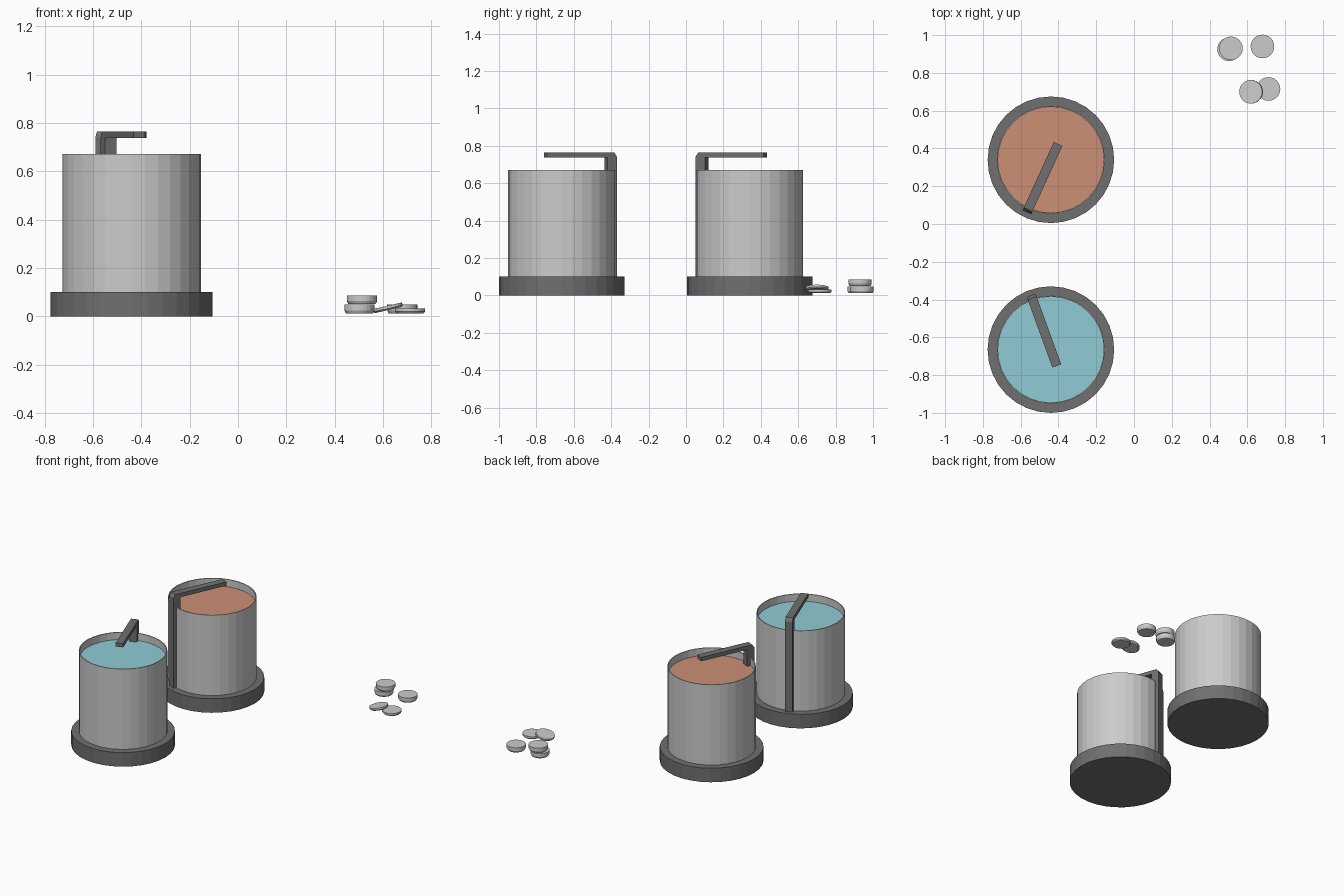
import bpy, bmesh, math
from mathutils import Matrix, Vector

if "Cube" in bpy.data.objects:
    bpy.data.objects.remove(bpy.data.objects["Cube"])


def material(name, rgb):
    m = bpy.data.materials.new(name)
    m.diffuse_color = (*rgb, 1)
    m.use_nodes = True
    m.node_tree.nodes["Principled BSDF"].inputs["Base Color"].default_value = m.diffuse_color
    return m


DARK = material("dark_grey", (0.16, 0.16, 0.16))
ORANGE = material("orange_liquid", (0.6, 0.28, 0.18))
CYAN = material("cyan_liquid", (0.28, 0.6, 0.66))


def finish(bm, name, matrix, mat=None):
    bmesh.ops.recalc_face_normals(bm, faces=bm.faces)
    me = bpy.data.meshes.new(name)
    bm.to_mesh(me)
    bm.free()
    ob = bpy.data.objects.new(name, me)
    ob.matrix_world = matrix
    bpy.context.collection.objects.link(ob)
    if mat:
        me.materials.append(mat)
    return ob


def lathe(name, profile, sides, matrix, mat=None, caps=True, closed=False):
    """Revolve a (radius, z) profile around z."""
    bm = bmesh.new()
    rings = [[bm.verts.new((r * math.cos(math.tau * i / sides),
                            r * math.sin(math.tau * i / sides), z))
              for i in range(sides)] for r, z in profile]
    pairs = list(zip(rings, rings[1:]))
    if closed:
        pairs.append((rings[-1], rings[0]))
    for a, b in pairs:
        for i in range(sides):
            j = (i + 1) % sides
            bm.faces.new((a[i], a[j], b[j], b[i]))
    if caps:
        bm.faces.new(rings[0])
        bm.faces.new(rings[-1])
    return finish(bm, name, matrix, mat)


def bracket(name, matrix, width):
    """L-shaped arm: a post by the drum wall and a bar reaching past the middle."""
    outline = [(0.252, 0.1), (0.306, 0.1), (0.306, 0.742), (0.29, 0.765),
               (-0.092, 0.765), (-0.092, 0.738), (0.252, 0.738)]
    bm = bmesh.new()
    face = bm.faces.new([bm.verts.new((x, -width / 2, z)) for x, z in outline])
    out = bmesh.ops.extrude_face_region(bm, geom=[face])["geom"]
    bmesh.ops.translate(bm, vec=Vector((0, width, 0)),
                        verts=[v for v in out if isinstance(v, bmesh.types.BMVert)])
    return finish(bm, name, matrix, DARK)


# Two tanks: base, thin open drum, liquid surface, bracket
for tag, y, angle, liquid in (("front", -0.665, 110, CYAN),
                              ("back", 0.34, -114.6, ORANGE)):
    at = Matrix.Translation((-0.44, y, 0))
    lathe(f"{tag}_tank_base", [(0.335, 0), (0.335, 0.1)], 32, at, DARK)
    lathe(f"{tag}_tank_drum", [(0.286, 0.1), (0.286, 0.672), (0.28, 0.672), (0.28, 0.1)],
          32, at, caps=False, closed=True)
    lathe(f"{tag}_tank_liquid", [(0.28, 0.61), (0.28, 0.62)], 32, at, liquid)
    bracket(f"{tag}_tank_bracket",
            at @ Matrix.Rotation(math.radians(angle), 4, 'Z'), 0.05)

# Loose lids: x, y, z, thickness, tilt
lids = [(0.503, 0.925, 0.012, 0.036, 0),
        (0.513, 0.93, 0.05, 0.036, 0),
        (0.68, 0.94, 0.012, 0.036, 0),
        (0.712, 0.715, 0.012, 0.02, 0),
        (0.622, 0.70, 0.026, 0.018, -13)]
for n, (x, y, z, t, tilt) in enumerate(lids, 1):
    lathe(f"lid_{n}", [(0.056, 0), (0.0625, t * 0.35), (0.0625, t)], 24,
          Matrix.Translation((x, y, z)) @ Matrix.Rotation(math.radians(tilt), 4, 'Y'))
